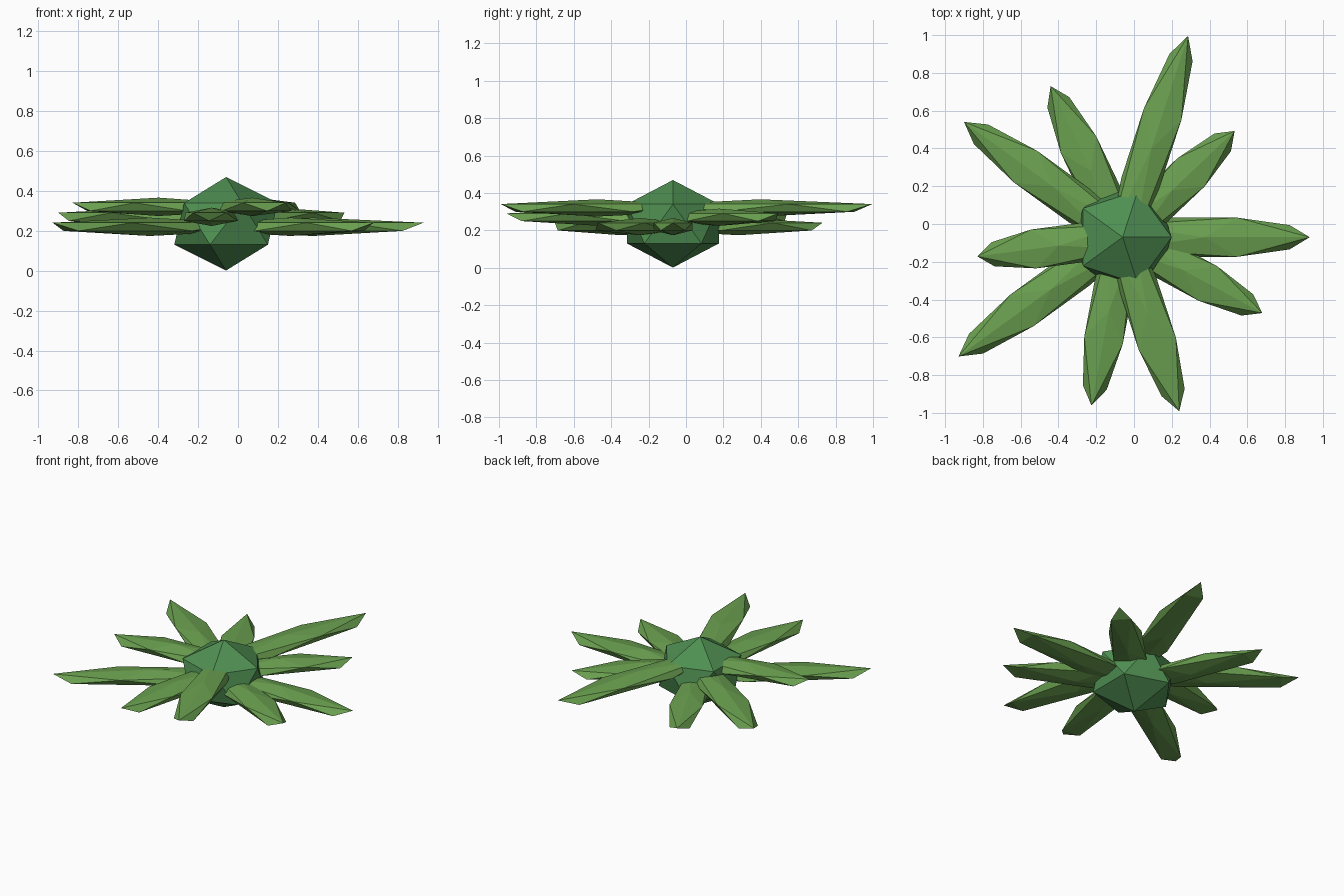
import bpy
from math import radians, cos, sin

if "Cube" in bpy.data.objects:
    bpy.data.objects.remove(bpy.data.objects["Cube"])

CX, CY = -0.06, -0.07


def material(name, color):
    m = bpy.data.materials.new(name)
    m.diffuse_color = (*color, 1)
    m.use_nodes = True
    m.node_tree.nodes["Principled BSDF"].inputs["Base Color"].default_value = m.diffuse_color
    return m


def ico(name, loc, scale, angle, mat):
    # Flat-faced icosahedron stretched to the given radii
    bpy.ops.mesh.primitive_ico_sphere_add(subdivisions=1, radius=1, location=loc,
                                          rotation=(0, 0, angle))
    ob = bpy.context.object
    ob.name = name
    ob.scale = scale
    ob.data.materials.append(mat)
    return ob


core_green = material("core_green", (0.078, 0.275, 0.084))
leaf_green = material("leaf_green", (0.145, 0.352, 0.08))

# Central bud
ico("core", (CX, CY, 0.235), (0.29, 0.29, 0.234), 0, core_green)

# Ten radiating leaves in three stacked layers, listed by tip distance
reach = [0.99, 0.817, 1.12, 0.886, 1.038, 0.776, 1.074, 0.906, 0.968, 0.841]
for i, tip in enumerate(reach):
    a = radians(36 * i + (7.5 if i % 2 else 0))
    half = tip / 1.594
    off = 0.7 * half
    ico(f"leaf_{i + 1}",
        (CX + off * cos(a), CY + off * sin(a), 0.22 + 0.05 * (i % 3)),
        (half, 0.122, 0.046), a, leaf_green)
